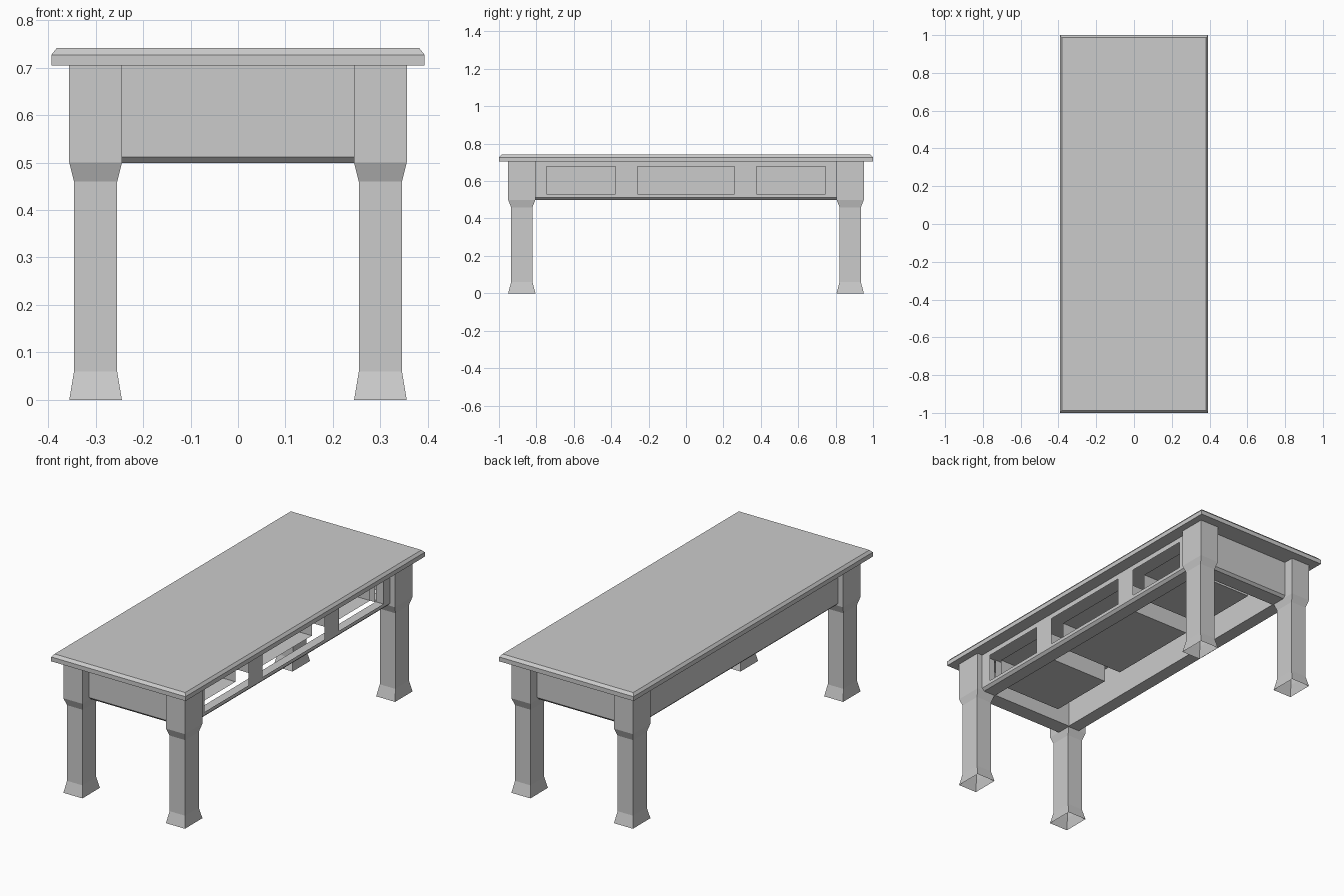
import bpy
import bmesh

if "Cube" in bpy.data.objects:
    bpy.data.objects.remove(bpy.data.objects["Cube"])


def make_object(name, bm):
    bmesh.ops.recalc_face_normals(bm, faces=bm.faces)
    mesh = bpy.data.meshes.new(name)
    bm.to_mesh(mesh)
    bm.free()
    obj = bpy.data.objects.new(name, mesh)
    bpy.context.collection.objects.link(obj)
    return obj


def loft(name, sections, cx=0, cy=0, cap_start=True, cap_end=True):
    """Join rectangular sections (half x, half y, z) into one skin."""
    bm = bmesh.new()
    rings = [[bm.verts.new((cx + sx * hx, cy + sy * hy, z))
              for sx, sy in ((-1, -1), (1, -1), (1, 1), (-1, 1))]
             for hx, hy, z in sections]
    for a, b in zip(rings, rings[1:]):
        for i in range(4):
            j = (i + 1) % 4
            bm.faces.new((a[i], a[j], b[j], b[i]))
    if cap_start:
        bm.faces.new(rings[0])
    if cap_end:
        bm.faces.new(rings[-1])
    return make_object(name, bm)


def drop_faces(obj, test):
    """Delete the faces whose centre passes the test."""
    bm = bmesh.new()
    bm.from_mesh(obj.data)
    faces = [f for f in bm.faces if test(f.calc_center_median())]
    bmesh.ops.delete(bm, geom=faces, context='FACES_ONLY')
    bm.to_mesh(obj.data)
    bm.free()


def box(name, x0, x1, y0, y1, z0, z1):
    bm = bmesh.new()
    bmesh.ops.create_cube(bm, size=1)
    for v in bm.verts:
        v.co.x = x1 if v.co.x > 0 else x0
        v.co.y = y1 if v.co.y > 0 else y0
        v.co.z = z1 if v.co.z > 0 else z0
    return make_object(name, bm)


# Table top with a chamfered upper edge
loft("table_top", [(0.393, 1.0, 0.704), (0.393, 1.0, 0.727), (0.382, 0.987, 0.741)])

# Four legs with flared, open feet
for sx, x_name in ((-1, "left"), (1, "right")):
    for sy, y_name in ((-1, "front"), (1, "back")):
        loft(f"{y_name}_{x_name}_leg",
             [(0.0555, 0.073, 0), (0.0455, 0.057, 0.06),
              (0.0455, 0.057, 0.46), (0.0555, 0.073, 0.5), (0.0555, 0.073, 0.704)],
             cx=sx * 0.3, cy=sy * 0.878, cap_start=False)

# Apron: thin skin with a chamfered lower edge, a flat bottom lip and an inner skin
apron = loft("apron", [(0.325, 0.895, 0.704), (0.325, 0.895, 0.512), (0.312, 0.882, 0.499),
                       (0.242, 0.80, 0.499), (0.242, 0.80, 0.704)],
             cap_start=False, cap_end=False)
# The drawer side has no inner skin
drop_faces(apron, lambda c: abs(c.x - 0.242) < 0.005)

# Three openings through the right-hand skin, with a drawer tray set back behind each
for i, (y0, y1) in enumerate(((-0.746, -0.378), (-0.26, 0.26), (0.378, 0.746))):
    bm = bmesh.new()
    bm.from_mesh(apron.data)
    for co, no in (((0, y0, 0), (0, 1, 0)), ((0, y1, 0), (0, 1, 0)),
                   ((0, 0, 0.53), (0, 0, 1)), ((0, 0, 0.677), (0, 0, 1))):
        side = [f for f in bm.faces if f.calc_center_median().x > 0.32]
        geom = side + list({e for f in side for e in f.edges}) \
            + list({v for f in side for v in f.verts})
        bmesh.ops.bisect_plane(bm, geom=geom, plane_co=co, plane_no=no)
    bm.to_mesh(apron.data)
    bm.free()
    drop_faces(apron, lambda c: c.x > 0.32 and y0 < c.y < y1 and 0.53 < c.z < 0.677)
    tray = box(f"drawer_tray_{i + 1}", -0.125, 0.25, y0, y1, 0.53, 0.677)
    drop_faces(tray, lambda c: c.x > 0.24)
